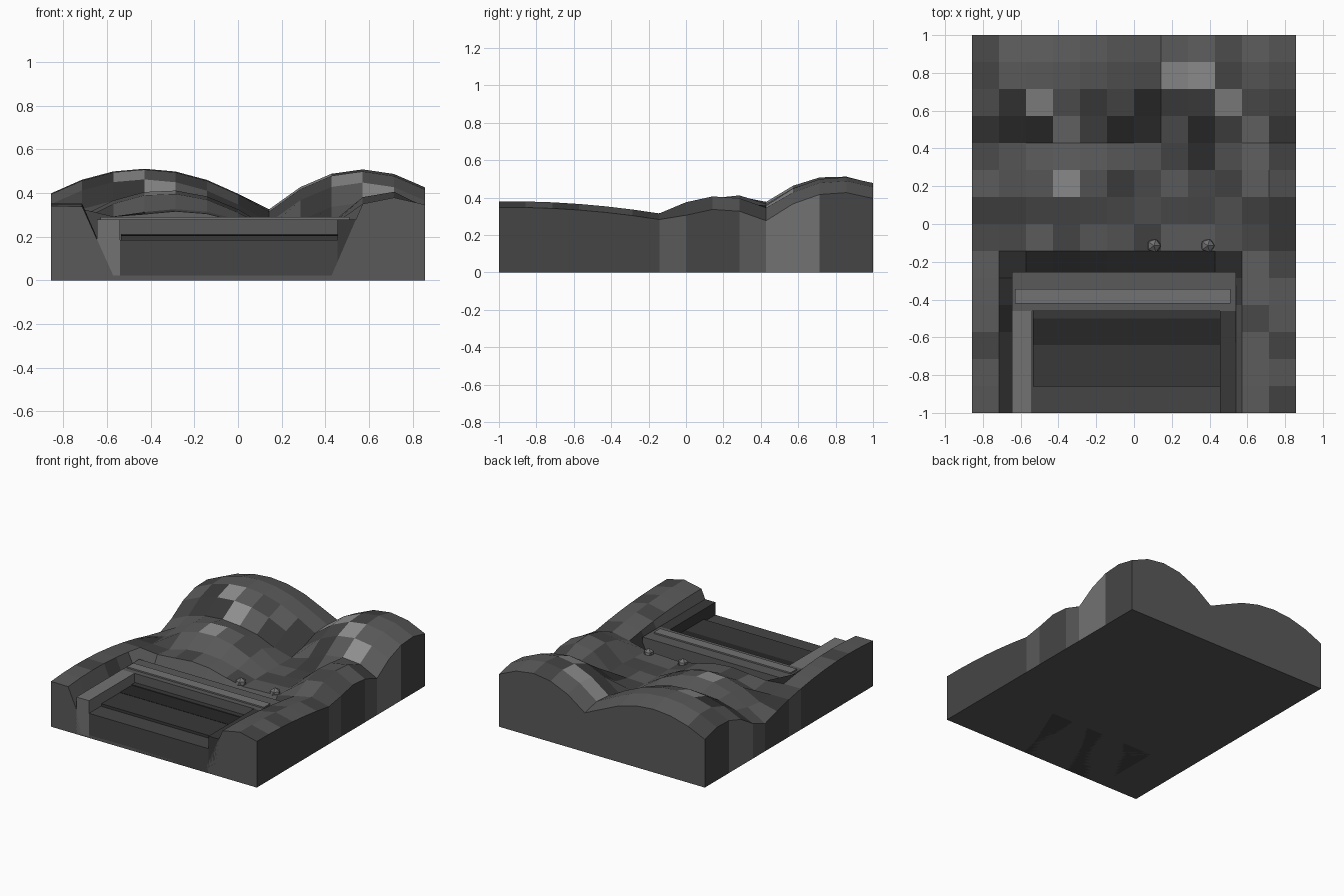
import bpy, bmesh
import random
from math import floor

if "Cube" in bpy.data.objects:
    bpy.data.objects.remove(bpy.data.objects["Cube"])

random.seed(4)
STEP = 1 / 7
NX, NY = 13, 15


def tone(name, v):
    m = bpy.data.materials.new(name)
    m.diffuse_color = (v, v, v, 1)
    m.use_nodes = True
    m.node_tree.nodes["Principled BSDF"].inputs["Base Color"].default_value = m.diffuse_color
    return m


# weathered greys, dark to light
BLACK, DARK, DIM, MID, SOFT, LIGHT = [
    tone(f"stone_{i}", v) for i, v in enumerate((.02, .04, .06, .1, .17, .27))]

# rounded hills: centre x, y, peak height, falloff in x, falloff in y
HILLS = [(-.43, .80, .515, .62, 1.0), (.57, .82, .51, 1.0, 1.0),
         (-.33, .25, .415, .80, 1.5), (-.28, -.05, .33, .6, 1.5),
         (.68, .18, .41, 2.3, 1.0), (.71, -.95, .38, 1.5, .1),
         (-.80, -.70, .355, .3, .15)]
# cells (column, row) of the ground that stand out
LIGHT_CELLS = {(3, 10), (2, 11), (9, 11), (10, 10), (7, 12), (8, 12), (3, 8)}
DARK_CELLS = {(6, 11), (6, 10), (5, 10), (1, 10), (1, 11), (8, 10), (8, 9),
              (0, 7), (2, 10)}


def height(x, y):
    if -.6 < x < .45 and y < -.2:          # excavated basin
        return .022
    hill = max(p - kx * (x - cx) ** 2 - ky * (y - cy) ** 2
               for cx, cy, p, kx, ky in HILLS)
    return max(hill, .235 + .04 * x)


def finish(name, bm, *mats):
    bmesh.ops.recalc_face_normals(bm, faces=bm.faces)
    me = bpy.data.meshes.new(name)
    bm.to_mesh(me)
    bm.free()
    for m in mats:
        me.materials.append(m)
    ob = bpy.data.objects.new(name, me)
    bpy.context.collection.objects.link(ob)
    return ob


def box(name, x, y, z, mat):
    bm = bmesh.new()
    bmesh.ops.create_cube(bm, size=1)
    for v in bm.verts:
        v.co = [a + (b - a) * (c + .5) for (a, b), c in zip((x, y, z), v.co)]
    return finish(name, bm, mat)


# hilly ground tile with straight sides and flat bottom
bm = bmesh.new()
grid = [[bm.verts.new(((i - 6) * STEP, (j - 7) * STEP,
                       height((i - 6) * STEP, (j - 7) * STEP)))
         for i in range(NX)] for j in range(NY)]
for j in range(NY - 1):
    for i in range(NX - 1):
        f = bm.faces.new((grid[j][i], grid[j][i + 1],
                          grid[j + 1][i + 1], grid[j + 1][i]))
        f.material_index = (2 if (i, j) in LIGHT_CELLS else
                            0 if (i, j) in DARK_CELLS else
                            random.choice((1, 1, 3)))
rim = [e for e in bm.edges if e.is_boundary]
ext = bmesh.ops.extrude_edge_only(bm, edges=rim)["geom"]
for g in ext:
    if isinstance(g, bmesh.types.BMVert):
        g.co.z = 0
    elif isinstance(g, bmesh.types.BMFace):
        c = g.calc_center_median()
        row = floor((c.y + 1) / STEP)
        side = abs(c.x) > .85
        g.material_index = (4 if side and row in (10, 11) else
                            3 if side and row not in (6, 9) else 1)
base = bmesh.ops.contextual_create(
    bm, geom=[g for g in ext if isinstance(g, bmesh.types.BMEdge)])
for f in base["faces"]:
    f.material_index = 1
finish("ground", bm, DARK, MID, LIGHT, DIM, SOFT)

# three-sided basin walls with a raised walkway on the back one
box("wall_left", (-.645, -.54), (-1, -.46), (.01, .28), SOFT)
box("wall_right", (.455, .54), (-1, -.46), (.01, .28), DARK)
box("wall_back", (-.645, .54), (-.46, -.255), (.01, .28), MID)
box("walkway", (-.63, .51), (-.42, -.345), (.27, .29), SOFT)

# basin filling, upper slab and rear ledge
box("basin_fill", (-.54, .455), (-1, -.46), (0, .185), DIM)
box("basin_slab", (-.535, .455), (-.86, -.64), (.18, .205), DARK)
box("basin_step", (-.535, .455), (-.64, -.50), (.18, .207), BLACK)
box("rear_ledge", (-.535, .455), (-.50, -.455), (.18, .212), DARK)

# faceted boulders behind the wall
for n, x in enumerate((-.4, .105, .39)):
    bm = bmesh.new()
    bmesh.ops.create_icosphere(bm, subdivisions=1, radius=.04)
    bmesh.ops.translate(bm, verts=bm.verts, vec=(x, -.115, .25))
    finish(f"boulder_{n + 1}", bm, SOFT)
